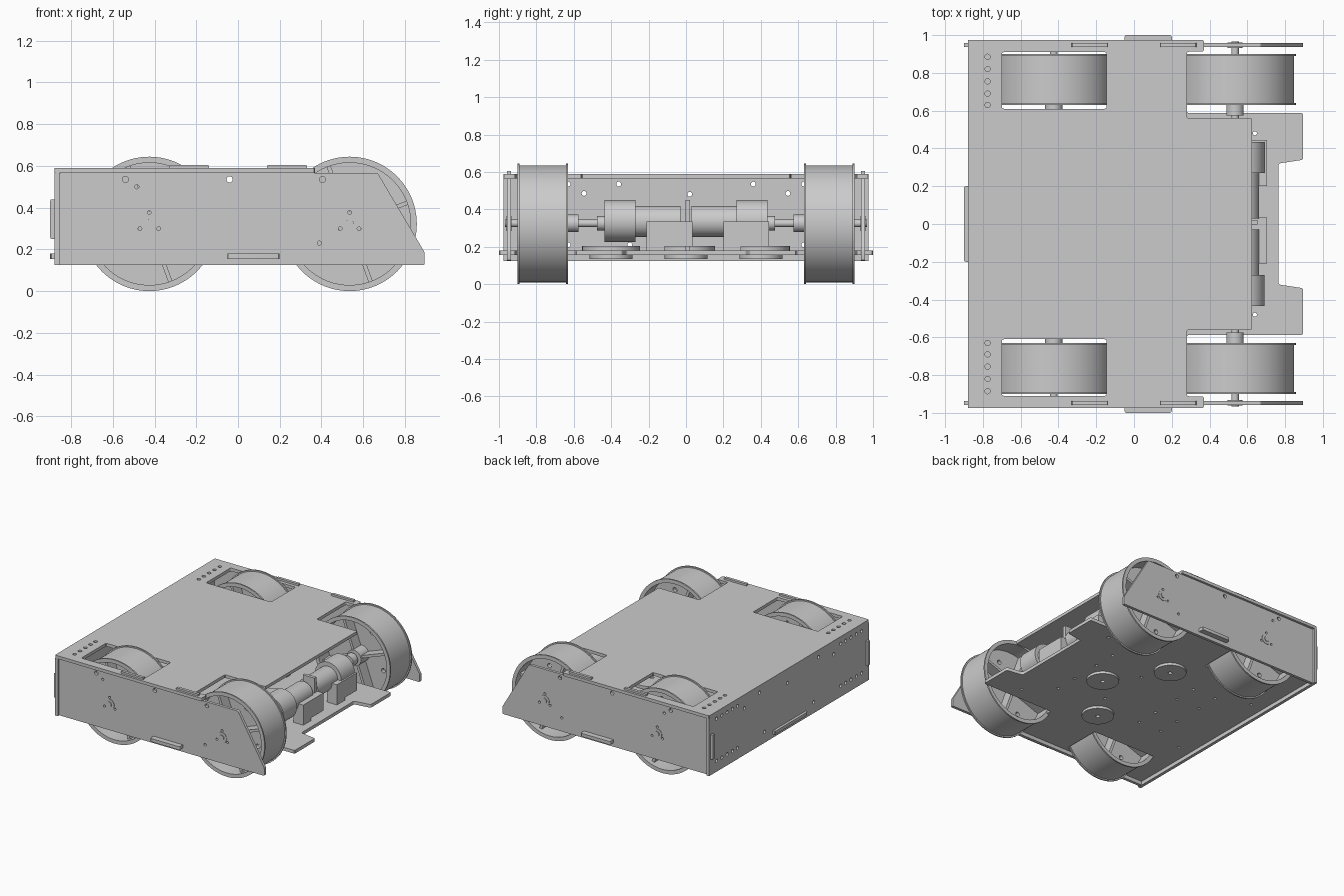
import bpy, bmesh
from math import pi, sin, cos, radians
from mathutils import Matrix, Vector

if "Cube" in bpy.data.objects:
    bpy.data.objects.remove(bpy.data.objects["Cube"])

FLAT = Matrix.Identity(3)                                   # local xy -> world xy
SIDE = Matrix(((1, 0, 0), (0, 0, -1), (0, 1, 0)))           # local xy -> world xz
REAR = Matrix(((0, 0, 1), (1, 0, 0), (0, 1, 0)))            # local xy -> world yz


def add(name, bm, loc=(0, 0, 0)):
    bmesh.ops.recalc_face_normals(bm, faces=bm.faces)
    me = bpy.data.meshes.new(name)
    bm.to_mesh(me)
    bm.free()
    ob = bpy.data.objects.new(name, me)
    ob.location = loc
    bpy.context.collection.objects.link(ob)
    return ob


def circle(x, y, r, n=20):
    return [(x + r * cos(2 * pi * i / n), y + r * sin(2 * pi * i / n)) for i in range(n)]


def rect(x0, x1, y0, y1):
    return [(x0, y0), (x1, y0), (x1, y1), (x0, y1)]


def rounded(pts, r=0.012):
    out = []
    for i, p in enumerate(pts):
        p = Vector(p)
        a = (Vector(pts[i - 1]) - p).normalized() * r + p
        b = (Vector(pts[(i + 1) % len(pts)]) - p).normalized() * r + p
        out += [tuple((1 - t) ** 2 * a + 2 * t * (1 - t) * p + t * t * b) for t in (0, .33, .67, 1)]
    return out


def plate(name, outer, holes, t, rot, loc):
    """Sheet cut from an outline with holes."""
    cu = bpy.data.curves.new(name, 'CURVE')
    cu.dimensions, cu.fill_mode, cu.extrude = '2D', 'BOTH', t / 2
    for loop in [outer] + holes:
        s = cu.splines.new('POLY')
        s.points.add(len(loop) - 1)
        for q, (x, y) in zip(s.points, loop):
            q.co = (x, y, 0, 1)
        s.use_cyclic_u = True
    tmp = bpy.data.objects.new(name + "_outline", cu)
    bpy.context.collection.objects.link(tmp)
    dg = bpy.context.evaluated_depsgraph_get()
    me = bpy.data.meshes.new_from_object(tmp.evaluated_get(dg))
    bm = bmesh.new()
    bm.from_mesh(me)
    bpy.data.objects.remove(tmp)
    bpy.data.meshes.remove(me)
    bmesh.ops.remove_doubles(bm, verts=bm.verts, dist=1e-5)
    bm.transform(rot.to_4x4())
    return add(name, bm, loc)


def lathe(name, prof, loc, axis='Y', n=48):
    """Closed (radius, along) profile turned about an axis."""
    bm = bmesh.new()
    rings = []
    for i in range(n):
        c, s = cos(2 * pi * i / n), sin(2 * pi * i / n)
        rings.append([bm.verts.new((r * c, h, r * s) if axis == 'Y' else (r * c, r * s, h)) for r, h in prof])
    for i in range(n):
        a, b = rings[i], rings[(i + 1) % n]
        for j in range(len(prof)):
            k = (j + 1) % len(prof)
            bm.faces.new((a[j], a[k], b[k], b[j]))
    bmesh.ops.remove_doubles(bm, verts=bm.verts, dist=1e-6)
    return add(name, bm, loc)


def rod(name, x, z, y0, y1, r, n=32):
    bm = bmesh.new()
    bmesh.ops.create_cone(bm, cap_ends=True, segments=n, radius1=r, radius2=r, depth=abs(y1 - y0),
                          matrix=Matrix.Rotation(pi / 2, 4, 'X'))
    return add(name, bm, (x, (y0 + y1) / 2, z))


def box(name, x0, x1, y0, y1, z0, z1):
    bm = bmesh.new()
    bmesh.ops.create_cube(bm, size=1, matrix=Matrix.Diagonal((x1 - x0, y1 - y0, z1 - z0, 1)))
    return add(name, bm, ((x0 + x1) / 2, (y0 + y1) / 2, (z0 + z1) / 2))


def mirrored(half):
    """Complete an outline given for y > 0, front to back."""
    return half + [(x, -y) for x, y in reversed(half)]


AXLES, AZ = (-0.425, 0.56 - 0.025), 0.325
ROW = (0.63, 0.69, 0.755, 0.82, 0.885)
wells = [rounded(rect(-0.7, -0.145, *ys)) for ys in ((0.61, 0.91), (-0.91, -0.61))]

# Top deck
top = mirrored([(0.625, 0.56), (0.28, 0.56), (0.28, 0.912), (0.37, 0.912), (0.37, 0.975), (-0.88, 0.975)])
plate("top_plate", rounded(top), wells + [circle(-0.775, s * y, 0.014) for y in ROW for s in (1, -1)],
      0.024, FLAT, (0, 0, 0.578))

# Floor with side and rear tabs
floor = mirrored([(0.765, 0.32), (0.895, 0.34), (0.895, 0.588), (0.28, 0.588), (0.28, 0.912), (0.37, 0.912),
                  (0.37, 0.938), (0.2, 0.938), (0.2, 1.0), (-0.05, 1.0), (-0.05, 0.938), (-0.86, 0.938),
                  (-0.86, 0.2), (-0.9, 0.2)])
pins = [(0.64, 0.48), (0.45, 0.3), (0.45, 0.12), (0.1, 0.2), (-0.3, 0.3), (-0.3, 0.12), (-0.5, 0.3),
        (-0.5, 0.12), (-0.75, 0.4)]
plate("floor_plate", rounded(floor), wells + [circle(x, s * y, 0.011, 12) for x, y in pins for s in (1, -1)],
      0.025, FLAT, (0, 0, 0.167))

# Magnet pucks under the floor with flanges above it
for x, y in ((0.29, 0), (0, 0.4), (0, -0.4)):
    lathe("floor_magnet", [(0.015, 0.135), (0.115, 0.135), (0.115, 0.17), (0.015, 0.17)], (x, y, 0), 'Z')
    lathe("magnet_flange", [(0.015, 0.175), (0.155, 0.175), (0.155, 0.203), (0.015, 0.203)], (x, y, 0), 'Z')

# Side plates with tabs, bolt holes and bearing holes
side = [(-0.858, 0.125), (0.895, 0.125), (0.895, 0.185), (0.67, 0.565), (0.33, 0.565), (0.33, 0.605),
        (0.14, 0.605), (0.14, 0.565), (-0.14, 0.565), (-0.14, 0.605), (-0.33, 0.605), (-0.33, 0.565),
        (-0.858, 0.565), (-0.858, 0.44), (-0.9, 0.44), (-0.9, 0.25), (-0.858, 0.25)]
bolts = [(-0.54, 0.535, 0.015), (-0.04, 0.535, 0.015), (0.405, 0.535, 0.015), (-0.485, 0.5, 0.01),
         (0.39, 0.23, 0.01)]
for ax in AXLES:
    bolts += [(ax + 0.052 * cos(radians(a)), AZ + 0.052 * sin(radians(a)), 0.009) for a in (90, 210, 330)]
for s in (1, -1):
    plate("side_plate", rounded(side, 0.008), [circle(x, z, r, 14) for x, z, r in bolts],
          0.022, SIDE, (0, s * 0.947, 0))

# Rear plate
holes = [(s * y, z) for y in ROW for z in (0.21, 0.535) for s in (1, -1)]
holes += [(0.36, 0.535), (-0.36, 0.535), (0.02, 0.48), (0.545, 0.485), (-0.545, 0.485), (0.3, 0.21), (-0.3, 0.21)]
plate("rear_plate", rect(-0.975, 0.975, 0.125, 0.566), [circle(y, z, 0.013, 14) for y, z in holes],
      0.024, REAR, (-0.868, 0, 0))

# Wheels: flanged rim, web disc, ribs and hub
first = None
for ax in AXLES:
    for s in (1, -1):
        at = (ax, s * 0.765, AZ - 0.003)
        lathe("wheel_rim", [(0.322, -0.135), (0.322, -0.124), (0.312, -0.124), (0.312, 0.124), (0.322, 0.124),
                            (0.322, 0.135), (0.293, 0.135), (0.293, -0.135)], at, n=96)
        plate("wheel_web", circle(0, 0, 0.3, 96),
              [circle(0.2 * cos(a), 0.2 * sin(a), 0.017, 14) for a in (radians(65 + 90 * k) for k in range(4))],
              0.03, SIDE, at)
        bm = bmesh.new()
        for k in range(4):
            bmesh.ops.create_cube(bm, size=1, matrix=Matrix.Rotation(-radians(20 + 90 * k), 4, 'Y')
                                  @ Matrix.Translation((0.17, 0, 0)) @ Matrix.Diagonal((0.25, 0.2, 0.02, 1)))
        add("wheel_ribs", bm, at)
        rod("wheel_hub", at[0], AZ, s * 0.65, s * 0.88, 0.06)
        # Axle, bearing and coupling
        rod("axle", ax, AZ, s * 0.43, s * 0.967, 0.02)
        lathe("bearing", [(0.02, -0.014), (0.04, -0.014), (0.04, 0.014), (0.02, 0.014)], (ax, s * 0.947, AZ))
        rod("coupling", ax, AZ, s * 0.575, s * 0.632, 0.046)
        rod("shaft_collar", ax, AZ, s * 0.43, s * 0.475, 0.038)
        # Geared motor, end cap and mounting bracket
        mx, mz = ax + 0.045, 0.3375
        rod("gearbox", mx, mz, s * 0.27, s * 0.435, 0.112, 48)
        rod("motor", mx, mz - 0.003, s * 0.03, s * 0.27, 0.083, 48)
        y0 = -0.21 if s < 0 else 0.2
        box("motor_bracket", mx + 0.04, mx + 0.125, y0, y0 + 0.245, 0.2, 0.335)
        box("bracket_foot", mx + 0.04, mx + 0.125, y0, y0 + 0.095, 0.178, 0.26)
    box("motor_divider", ax + 0.02, ax + 0.12, -0.003, 0.022, 0.178, 0.45)

# Smooth round surfaces, keep hard edges
obs = list(bpy.context.scene.objects)
for ob in obs:
    ob.select_set(True)
bpy.context.view_layer.objects.active = obs[0]
bpy.ops.object.shade_smooth_by_angle(angle=radians(30))
